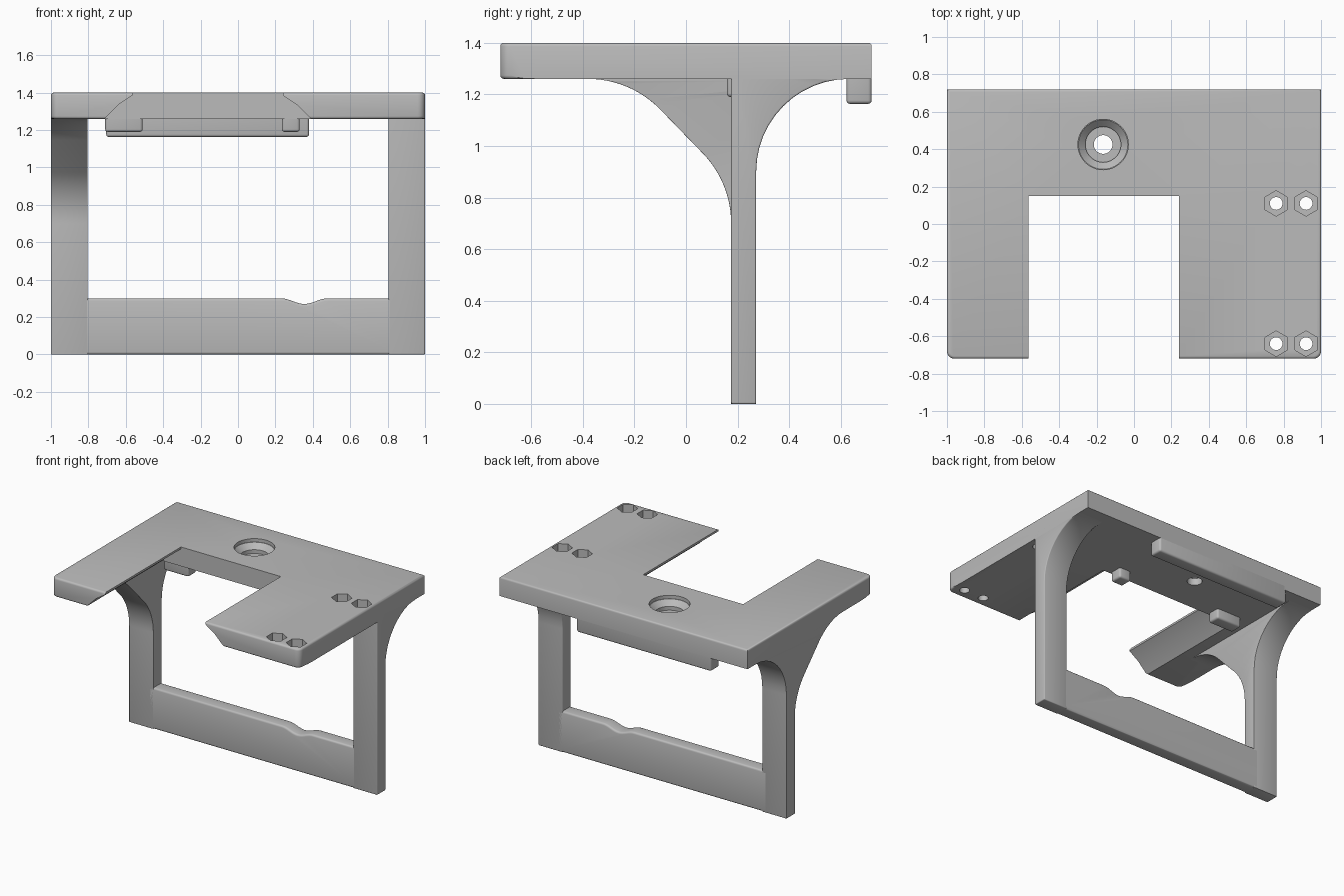
import bpy, bmesh
from math import sin, cos, pi, radians
from mathutils import Vector

if "Cube" in bpy.data.objects:
    bpy.data.objects.remove(bpy.data.objects["Cube"])

grey = bpy.data.materials.new("plain grey")
grey.use_nodes = True
colour = (0.5, 0.5, 0.5, 1)
grey.diffuse_color = colour
grey.node_tree.nodes["Principled BSDF"].inputs["Base Color"].default_value = colour


def prism(name, points, axis, lo, hi, rounded=None, width=0.014):
    """Extrude a 2D outline along an axis; round the sharp edges that pass the rule."""
    def place(a, b, c):
        return {"x": (c, a, b), "y": (a, c, b), "z": (a, b, c)}[axis]
    bm = bmesh.new()
    face = bm.faces.new([bm.verts.new(place(a, b, lo)) for a, b in points])
    out = bmesh.ops.extrude_face_region(bm, geom=[face])
    moved = [v for v in out["geom"] if isinstance(v, bmesh.types.BMVert)]
    bmesh.ops.translate(bm, verts=moved, vec=Vector(place(0, 0, hi - lo)))
    bmesh.ops.recalc_face_normals(bm, faces=bm.faces)
    if rounded:
        edges = [e for e in bm.edges
                 if e.calc_face_angle(0) > 0.6 and rounded(*[v.co for v in e.verts])]
        bmesh.ops.bevel(bm, geom=edges, offset=width, segments=3, profile=0.5,
                        affect="EDGES", clamp_overlap=True)
    mesh = bpy.data.meshes.new(name)
    bm.to_mesh(mesh)
    bm.free()
    mesh.materials.append(grey)
    obj = bpy.data.objects.new(name, mesh)
    bpy.context.collection.objects.link(obj)
    return obj


def arc(cx, cy, r, start, end, steps=12):
    angles = [radians(start + (end - start) * i / steps) for i in range(steps + 1)]
    return [(cx + r * cos(t), cy + r * sin(t)) for t in angles]


def rect(a, b, c, d):
    return [(a, c), (b, c), (b, d), (a, d)]


def activate(obj):
    bpy.ops.object.select_all(action="DESELECT")
    obj.select_set(True)
    bpy.context.view_layer.objects.active = obj


def cut(obj, cutter):
    cutter.hide_render = True
    mod = obj.modifiers.new("cut", "BOOLEAN")
    mod.operation = "DIFFERENCE"
    mod.solver = "EXACT"
    mod.object = cutter
    activate(obj)
    bpy.ops.object.modifier_apply(modifier=mod.name)
    bpy.data.objects.remove(cutter)


TOP, UNDER, DEPTH = 1.40, 1.26, 0.72
parts = []

# Top plate with rounded front corners
outline = (arc(-0.96, -0.68, 0.04, 180, 270, 6) + arc(0.96, -0.68, 0.04, 270, 360, 6)
           + [(1, DEPTH), (-1, DEPTH)])
plate = prism("top_plate", outline, "z", UNDER, TOP,
              lambda a, b: min(a.z, b.z) > 1.39 or max(a.y, b.y) < -0.6 and abs(a.z - b.z) < 0.01)
parts.append(plate)

# Front notch, wider underneath
notch = [(-0.725, 1.25), (-0.64, 1.335), (-0.565, 1.385), (-0.565, 1.45),
         (0.24, 1.45), (0.24, 1.385), (0.315, 1.335), (0.40, 1.25)]
cut(plate, prism("notch_cutter", notch, "y", -0.9, 0.15))

# Stepped round recess with a through hole
hole_x, hole_y = -0.165, 0.425
for radius, bottom in ((0.135, 1.375), (0.095, 1.31), (0.05, 1.2)):
    cut(plate, prism("bore_cutter", arc(hole_x, hole_y, radius, 0, 352.5, 47), "z", bottom, 1.45))
bpy.ops.mesh.primitive_cone_add(vertices=48, radius1=0.094, radius2=0.134, depth=0.04,
                                location=(hole_x, hole_y, 1.357))
cut(plate, bpy.context.object)

# Hexagonal nut pockets with bolt holes
for x in (0.76, 0.92):
    for y in (0.11, -0.64):
        cut(plate, prism("nut_cutter", arc(x, y, 0.068, 30, 330, 5), "z", 1.32, 1.45))
        cut(plate, prism("bolt_cutter", arc(x, y, 0.034, 0, 345, 23), "z", 1.2, 1.45))

# Side columns: both flare backwards, the right one also forwards
FRONT, BACK, R = 0.175, 0.272, 0.39
back_flare = arc(BACK + 0.36, 0.90, 0.36, 180, 90) + [(BACK + 0.36, 1.30)]
front_flare = ([(-0.38, 1.30)] + arc(-0.38, UNDER - R, R, 90, 45)
               + arc(FRONT - R, 0.70, R, 45, 0))
base = [(FRONT, 0), (BACK, 0)]


def below_plate(a, b):
    return min(a.z, b.z) < 1.25


parts.append(prism("right_column", base + back_flare + front_flare, "x", -1, -0.805, below_plate))
parts.append(prism("left_column", base + back_flare + [(FRONT, 1.30)], "x", 0.805, 1, below_plate))

# Lower cross beam with a shallow dip in its top edge
dip = [(0.48 - 0.25 * i / 16, 0.30 - 0.015 * (1 - cos(2 * pi * i / 16))) for i in range(17)]
beam = [(-0.83, 0), (0.83, 0), (0.83, 0.30)] + dip + [(-0.83, 0.30)]
parts.append(prism("cross_beam", beam, "y", FRONT, BACK, lambda a, b: abs(a.z - b.z) < 0.05))

# Lip under the back edge and two small stop blocks
parts.append(prism("back_lip", rect(-0.705, 0.38, 0.622, DEPTH), "z", 1.163, 1.29, below_plate))
for name, x0, x1 in (("right_stop", -0.71, -0.51), ("left_stop", 0.235, 0.33)):
    parts.append(prism(name, rect(x0, x1, 0.158, 0.25), "z", 1.19, 1.29, below_plate))

# Smooth the curves while keeping the edges crisp
for obj in parts:
    activate(obj)
    bpy.ops.object.shade_smooth_by_angle(angle=radians(32))
